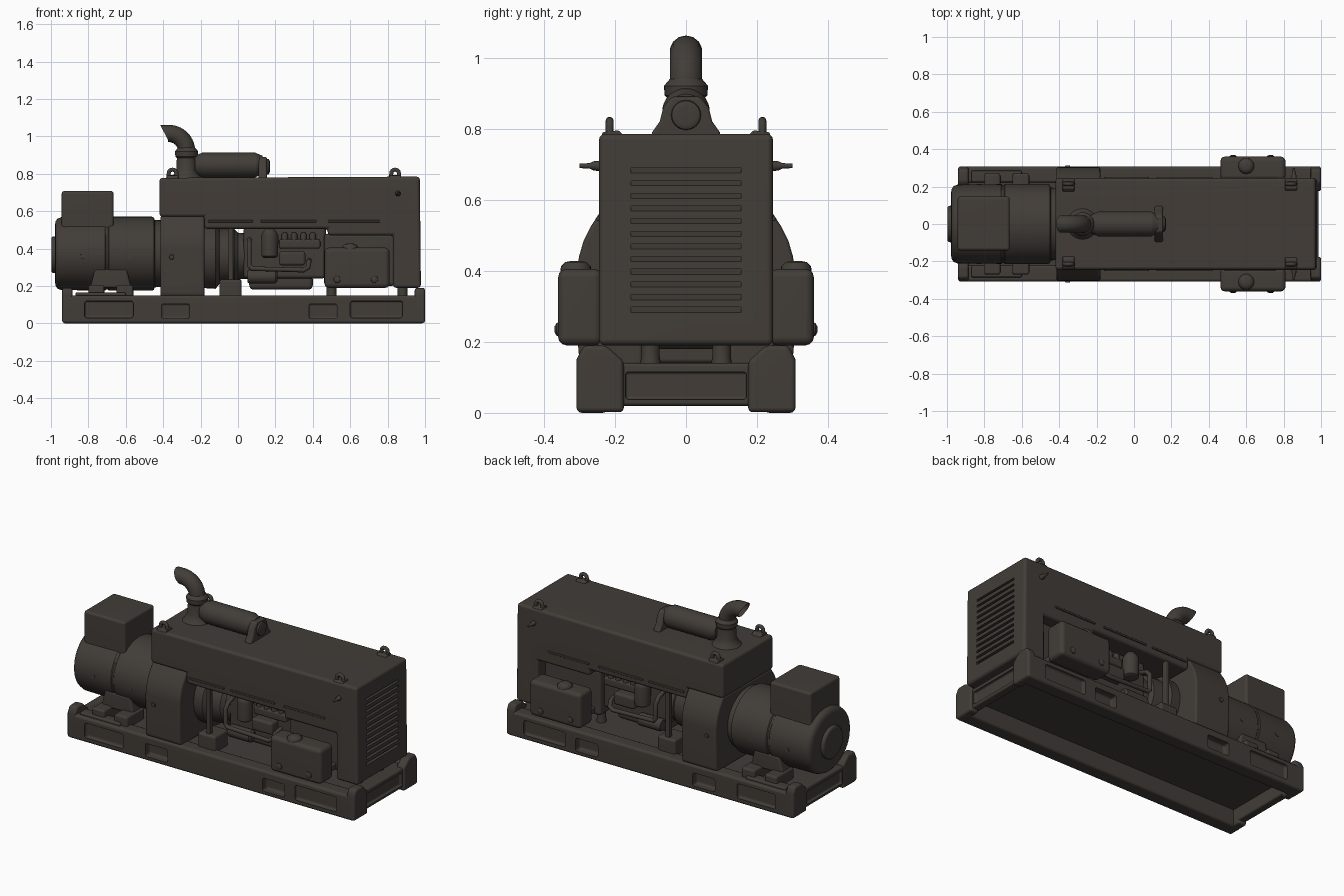
import bpy, bmesh, math
from mathutils import Vector

paint = bpy.data.materials.new("dark_warm_grey")
paint.diffuse_color = (0.054, 0.046, 0.039, 1)


def finish(name, bm):
    bmesh.ops.recalc_face_normals(bm, faces=bm.faces)
    me = bpy.data.meshes.new(name)
    bm.to_mesh(me)
    bm.free()
    me.shade_smooth()
    me.set_sharp_from_angle(angle=math.radians(40))
    me.materials.append(paint)
    ob = bpy.data.objects.new(name, me)
    bpy.context.collection.objects.link(ob)
    return ob


def place(axis, u, v, t):
    return {'x': (t, u, v), 'y': (u, t, v), 'z': (u, v, t)}[axis]


def prism(name, pts, axis, a, b, bevel=0.0):
    """Outline extruded along an axis, with its sharp edges rounded."""
    bm = bmesh.new()
    lo = [bm.verts.new(place(axis, u, v, a)) for u, v in pts]
    hi = [bm.verts.new(place(axis, u, v, b)) for u, v in pts]
    bm.faces.new(lo)
    bm.faces.new(hi)
    n = len(pts)
    for i in range(n):
        j = (i + 1) % n
        bm.faces.new((lo[i], lo[j], hi[j], hi[i]))
    bmesh.ops.recalc_face_normals(bm, faces=bm.faces)
    if bevel:
        edges = [e for e in bm.edges if e.calc_face_angle(0) > 0.6]
        bmesh.ops.bevel(bm, geom=edges, offset=bevel, segments=3, profile=0.5,
                        affect='EDGES', clamp_overlap=True)
    return finish(name, bm)


def box(name, x, y, z, bevel=0.0):
    y = sorted(y)
    return prism(name, [(x[0], z[0]), (x[1], z[0]), (x[1], z[1]), (x[0], z[1])],
                 'y', y[0], y[1], bevel)


def lathe(name, prof, axis, cu, cv, n=32, su=1.0):
    """Turned part: prof is (distance along axis, radius)."""
    bm = bmesh.new()
    rings = []
    for t, r in prof:
        rings.append([bm.verts.new(place(axis, cu + su * r * math.cos(2 * math.pi * i / n),
                                         cv + r * math.sin(2 * math.pi * i / n), t))
                      for i in range(n)])
    for p, q in zip(rings, rings[1:]):
        for i in range(n):
            j = (i + 1) % n
            bm.faces.new((p[i], p[j], q[j], q[i]))
    bm.faces.new(rings[0])
    bm.faces.new(rings[-1])
    return finish(name, bm)


def tube(name, pts, r):
    """Round pipe along a path, turned into a mesh."""
    cu = bpy.data.curves.new(name, 'CURVE')
    cu.dimensions = '3D'
    cu.bevel_depth = r
    cu.bevel_resolution = 5
    sp = cu.splines.new('POLY')
    sp.points.add(len(pts) - 1)
    for p, c in zip(sp.points, pts):
        p.co = (*c, 1)
    tmp = bpy.data.objects.new(name + "_path", cu)
    bpy.context.collection.objects.link(tmp)
    me = bpy.data.meshes.new_from_object(tmp.evaluated_get(bpy.context.evaluated_depsgraph_get()))
    bpy.data.objects.remove(tmp)
    bm = bmesh.new()
    bm.from_mesh(me)
    return finish(name, bm)


def cut(ob, cutter):
    cutter.data.shade_flat()
    m = ob.modifiers.new("cut", 'BOOLEAN')
    m.operation = 'DIFFERENCE'
    m.solver = 'EXACT'
    m.object = cutter
    me = bpy.data.meshes.new_from_object(ob.evaluated_get(bpy.context.evaluated_depsgraph_get()))
    ob.modifiers.clear()
    ob.data = me
    bpy.data.objects.remove(cutter)


# Skid base: rails with recesses, end beams, deck and corner lugs
for s, side in ((-1, "front"), (1, "back")):
    rail = box(side + "_rail", (-0.94, 0.995), (s * 0.22, s * 0.308), (0, 0.15), 0.015)
    for x0, x1, z0, z1, d in ((-0.82, -0.56, 0.03, 0.12, 0.288), (-0.41, -0.26, 0.025, 0.105, 0.265),
                              (0.38, 0.53, 0.025, 0.105, 0.265), (0.6, 0.88, 0.03, 0.12, 0.288)):
        cut(rail, box("cutter", (x0, x1), (s * d, s * 0.36), (z0, z1), 0.012))
    for x0, x1, nm in ((-0.94, -0.885, "left"), (0.945, 1.0, "right")):
        prism(f"{side}_{nm}_corner_lug",
              [(s * 0.175, 0.002), (s * 0.308, 0.002), (s * 0.308, 0.15), (s * 0.288, 0.19),
               (s * 0.225, 0.19), (s * 0.175, 0.145)], 'x', x0, x1, 0.013)
for x0, x1, d0, d1, nm in ((-0.935, -0.885, -1.0, -0.918, "left"), (0.935, 0.987, 0.97, 1.1, "right")):
    beam = box(nm + "_end_beam", (x0, x1), (-0.23, 0.23), (0.02, 0.14), 0.01)
    cut(beam, box("cutter", (d0, d1), (-0.17, 0.17), (0.038, 0.115), 0.008))
box("deck", (-0.9, 0.95), (-0.24, 0.24), (0.1, 0.138))

# Hood with the radiator end as one profile, then louvres cut in the end
hood = prism("hood", [(-0.42, 0.57), (-0.18, 0.57), (-0.18, 0.505), (0.48, 0.505), (0.48, 0.47),
                      (0.83, 0.47), (0.83, 0.19), (0.978, 0.19), (0.972, 0.785), (-0.42, 0.778)],
             'y', -0.245, 0.245, 0.02)
for i in range(12):
    z = 0.29 + i * 0.0355
    cut(hood, prism("cutter", [(1.02, z - 0.028), (1.02, z + 0.008), (0.945, z + 0.008)],
                    'y', -0.155, 0.155))
for s in (-1, 1):
    for x0, x1 in ((-0.16, 0.08), (0.12, 0.42), (0.48, 0.76)):
        box("hood_side_rib", (x0, x1), (s * 0.235, s * 0.252), (0.54, 0.552), 0.004)
    lathe("hood_latch", [(s * 0.24, 0.015), (s * 0.26, 0.013), (s * 0.27, 0.008), (s * 0.3, 0.006)],
          'y', 0.855, 0.695, 12)
    # Lifting eyes on the roof corners
    for x in (-0.35, 0.84):
        arc = [(x + 0.02 * math.cos(math.pi * k / 8), s * 0.215, 0.804 + 0.018 * math.sin(math.pi * k / 8))
               for k in range(9)]
        tube("lifting_eye", [(x + 0.024, s * 0.215, 0.77)] + arc + [(x - 0.024, s * 0.215, 0.77)], 0.011)
        prism("lifting_eye_foot", [(s * 0.165, 0.77), (s * 0.24, 0.77), (s * 0.235, 0.79), (s * 0.19, 0.795)],
              'x', x - 0.032, x + 0.032, 0.005)

# Coupling guard: bulging panel between generator and engine
half = [(0.29, 0.14), (0.303, 0.17), (0.306, 0.4), (0.301, 0.44), (0.288, 0.485), (0.268, 0.525), (0.235, 0.575)]
prism("coupling_guard", half + [(-y, z) for y, z in reversed(half)], 'x', -0.415, -0.18, 0.012)
for s in (-1, 1):
    lathe("guard_screw", [(s * 0.3, 0.015), (s * 0.312, 0.012)], 'y', -0.355, 0.355, 12)

# Generator body, end cover, terminal box and feet
lathe("generator_body", [(-0.978, 0.15), (-0.976, 0.172), (-0.965, 0.187), (-0.945, 0.195), (-0.71, 0.197),
                         (-0.705, 0.193), (-0.695, 0.193), (-0.69, 0.198), (-0.46, 0.198), (-0.45, 0.193),
                         (-0.445, 0.18), (-0.4, 0.178)], 'x', 0, 0.373, 48, 1.08)
lathe("generator_end_cover", [(-0.998, 0.08), (-0.997, 0.09), (-0.99, 0.097), (-0.96, 0.1)], 'x', 0, 0.367, 32)
box("terminal_box", (-0.943, -0.665), (-0.142, 0.147), (0.48, 0.708), 0.015)
prism("generator_pedestal", [(-0.79, 0.19), (-0.57, 0.19), (-0.595, 0.29), (-0.765, 0.29)],
      'y', -0.195, 0.195, 0.012)
for s in (-1, 1):
    for x0, x1 in ((-0.8, -0.715), (-0.65, -0.56)):
        box("generator_foot", (x0, x1), (s * 0.1, s * 0.27), (0.13, 0.205), 0.012)
    box("rail_pad", (-0.87, -0.6), (s * 0.225, s * 0.285), (0.14, 0.165), 0.008)
    for x in (-0.83, -0.58):
        lathe("generator_bolt", [(s * 0.17, 0.016), (s * 0.213, 0.013)], 'y', x, 0.36, 12)

# Engine inside the open bay
lathe("flywheel_housing", [(-0.2, 0.17), (-0.12, 0.175), (-0.1, 0.15), (-0.02, 0.145), (0, 0.125), (0.07, 0.12)],
      'x', 0, 0.36, 32)
box("engine_block", (0.03, 0.47), (-0.13, 0.13), (0.24, 0.52), 0.02)
box("oil_pan", (0.06, 0.4), (-0.1, 0.1), (0.18, 0.26), 0.025)
box("fan_shroud", (0.46, 0.84), (-0.17, 0.17), (0.2, 0.48), 0.02)
for s in (-1, 1):
    box("bay_post", (-0.052, -0.025), (s * 0.205, s * 0.235), (0.15, 0.52), 0.005)
    box("engine_mount", (-0.1, 0.02), (s * 0.12, s * 0.25), (0.13, 0.235), 0.015)
    lathe("filter_can", [(0.35, 0.03), (0.36, 0.044), (0.47, 0.046), (0.49, 0.035), (0.51, 0.02)],
          'z', 0.17, s * 0.175, 24)
    box("cylinder_head_cover", (0.22, 0.44), (s * 0.11, s * 0.17), (0.4, 0.45), 0.012)
    for x in (0.25, 0.3, 0.35, 0.4):
        lathe("injector", [(0.44, 0.017), (0.475, 0.017), (0.485, 0.01)], 'z', x, s * 0.15, 12)
    box("injection_pump", (0.22, 0.36), (s * 0.11, s * 0.19), (0.31, 0.385), 0.015)
    lathe("starter_motor", [(0.05, 0.03), (0.06, 0.037), (0.2, 0.037), (0.21, 0.025)],
          'x', s * 0.15, 0.25, 20)
    tube("coolant_pipe", [(0.06, s * 0.12, 0.45), (0.06, s * 0.18, 0.43), (0.06, s * 0.205, 0.4),
                          (0.06, s * 0.205, 0.31), (0.075, s * 0.205, 0.293), (0.35, s * 0.205, 0.285),
                          (0.375, s * 0.2, 0.3), (0.38, s * 0.18, 0.33), (0.38, s * 0.11, 0.34)], 0.013)
    # Side tanks with filler caps and drain knobs
    box("side_tank", (0.462, 0.81), (s * 0.235, s * 0.36), (0.19, 0.405), 0.024)
    lathe("tank_cap", [(0.39, 0.044), (0.412, 0.042), (0.424, 0.03), (0.428, 0.012)], 'z', 0.6, s * 0.31, 24)
    for x in (0.53, 0.73):
        lathe("tank_knob", [(s * 0.35, 0.022), (s * 0.364, 0.018), (s * 0.37, 0.008)], 'y', x, 0.235, 16)
    box("tank_bracket", (0.5, 0.78), (s * 0.15, s * 0.26), (0.21, 0.25), 0.008)
    for x in (0.5, 0.88):
        lathe("rubber_mount", [(0.13, 0.03), (0.16, 0.026), (0.2, 0.026)], 'z', x, s * 0.1, 16)

# Exhaust: muffler, saddle, collar and curved outlet
lathe("muffler", [(-0.23, 0.05), (-0.205, 0.06), (-0.19, 0.067), (0.09, 0.067), (0.105, 0.06), (0.13, 0.05)],
      'x', 0, 0.847, 32)
saddle = [(0.1, 0.77), (0.095, 0.79), (0.074, 0.82), (0.064, 0.86), (0.04, 0.89)]
prism("muffler_saddle", saddle + [(-y, z) for y, z in reversed(saddle)], 'x', 0.11, 0.155, 0.01)
lathe("muffler_end_cap", [(0.14, 0.045), (0.165, 0.04), (0.172, 0.025)], 'x', 0, 0.838, 24)
lathe("exhaust_collar", [(0.77, 0.09), (0.79, 0.072), (0.82, 0.055), (0.885, 0.052), (0.893, 0.06),
                         (0.92, 0.062), (0.932, 0.052), (0.94, 0.045)], 'z', -0.275, 0, 32)
bend = [(-0.372 + 0.097 * math.cos(math.radians(a)), 0, 0.922 + 0.094 * math.sin(math.radians(a)))
        for a in range(0, 91, 9)]
outlet = tube("exhaust_outlet", [(-0.275, 0, 0.85)] + bend + [(-0.415, 0, 1.015)], 0.046)
# Slant the outlet mouth
for v in outlet.data.vertices:
    if v.co.x < -0.41:
        v.co.x += (1.061 - v.co.z) * 0.5

# Keep flat panels flat beside rounded edges
for ob in bpy.context.scene.objects:
    m = ob.modifiers.new("flat_panels", 'WEIGHTED_NORMAL')
    m.keep_sharp = True
